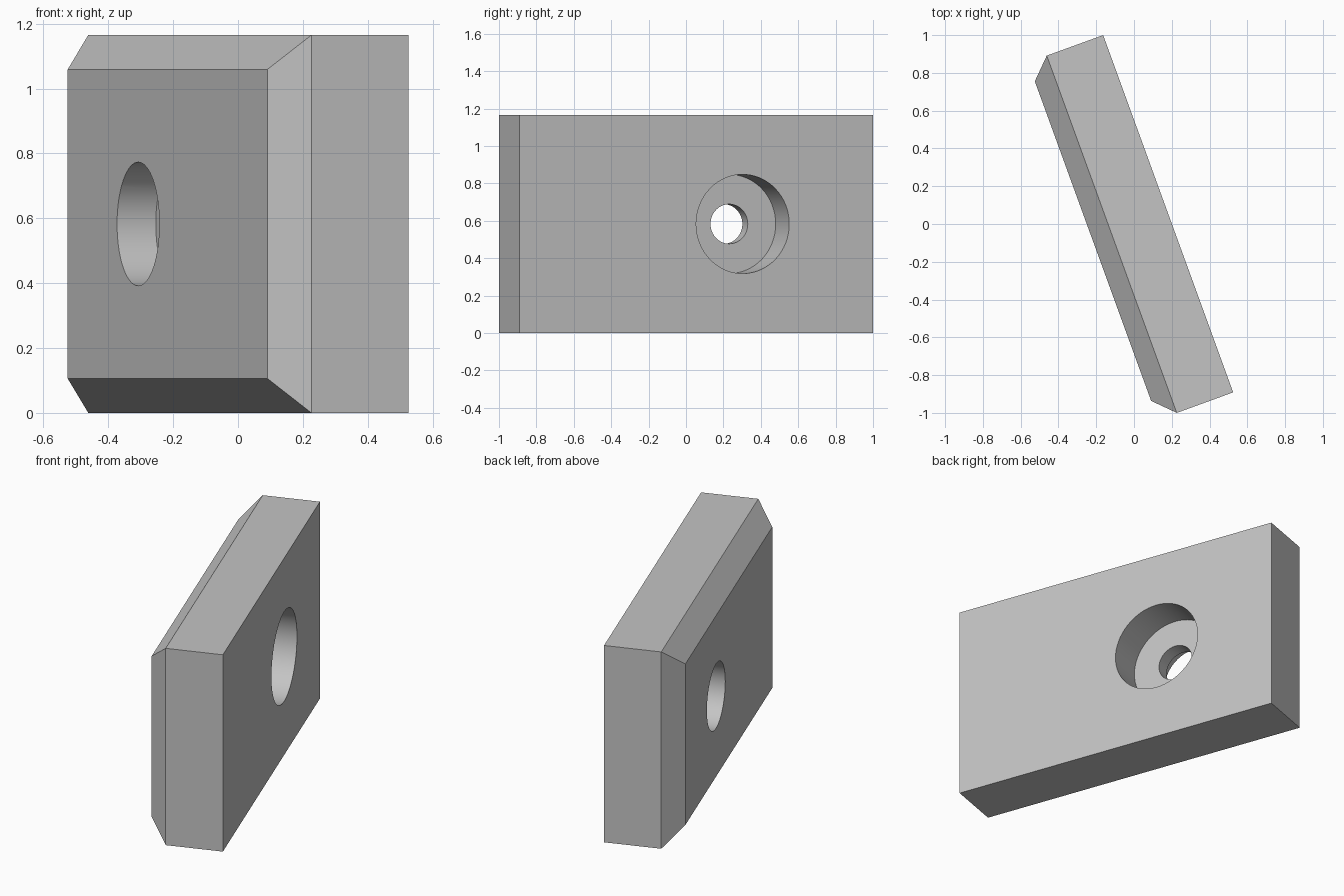
import bpy, bmesh, math
from mathutils import Matrix, Vector

if "Cube" in bpy.data.objects:
    bpy.data.objects.remove(bpy.data.objects["Cube"], do_unlink=True)

# Block sizes in design units; the front face lies at y = 0
LENGTH, THICK, HEIGHT, CHAMFER = 95, 20, 55, 5
HOLE_X = -12.5
SCALE = 0.021186
TURN = math.radians(-70)

grey = bpy.data.materials.new("plain grey")
grey.use_nodes = True
colour = (0.55, 0.55, 0.55, 1)
grey.diffuse_color = colour
grey.node_tree.nodes["Principled BSDF"].inputs["Base Color"].default_value = colour


def make_object(name, bm):
    mesh = bpy.data.meshes.new(name)
    bm.to_mesh(mesh)
    bm.free()
    mesh.materials.append(grey)
    obj = bpy.data.objects.new(name, mesh)
    bpy.context.collection.objects.link(obj)
    return obj


def cut_hole(obj, radius, y0, y1):
    """Cut a round hole along y through obj from y0 to y1."""
    bm = bmesh.new()
    place = Matrix.Translation((HOLE_X, (y0 + y1) / 2, HEIGHT / 2)) @ Matrix.Rotation(math.pi / 2, 4, "X")
    bmesh.ops.create_cone(bm, cap_ends=True, segments=64, radius1=radius,
                          radius2=radius, depth=y1 - y0, matrix=place)
    cutter = make_object("hole_cutter", bm)
    cutter.hide_render = True
    mod = obj.modifiers.new("hole", "BOOLEAN")
    mod.operation = "DIFFERENCE"
    mod.solver = "EXACT"
    mod.object = cutter
    bpy.ops.object.modifier_apply(modifier=mod.name)
    bpy.data.objects.remove(cutter, do_unlink=True)


# Block with its four front edges chamfered
bm = bmesh.new()
depth = THICK - CHAMFER
box = Matrix.Translation((0, CHAMFER + depth / 2, HEIGHT / 2)) @ Matrix.Diagonal((LENGTH, depth, HEIGHT, 1))
bmesh.ops.create_cube(bm, size=1, matrix=box)
bm.normal_update()
front = min(bm.faces, key=lambda f: f.calc_center_median().y)
bmesh.ops.inset_region(bm, faces=[front], thickness=CHAMFER, depth=CHAMFER, use_even_offset=True)
bmesh.ops.recalc_face_normals(bm, faces=bm.faces)
block = make_object("chamfered_block", bm)
bpy.ops.object.select_all(action="DESELECT")
bpy.context.view_layer.objects.active = block
block.select_set(True)

# Stepped hole: front recess, narrow through hole, wide rear counterbore
cut_hole(block, 9, -2, 6)
cut_hole(block, 12.5, 10, THICK + 2)
cut_hole(block, 5, 4, 12)

# Turn, scale and centre the block
mesh = block.data
mesh.transform(Matrix.Rotation(TURN, 4, "Z") @ Matrix.Scale(SCALE, 4))
xs = [v.co.x for v in mesh.vertices]
ys = [v.co.y for v in mesh.vertices]
centre = Vector((min(xs) + max(xs), min(ys) + max(ys), 0)) / 2
mesh.transform(Matrix.Translation(-centre))
mesh.update()

bpy.ops.object.shade_smooth_by_angle(angle=math.radians(30))
